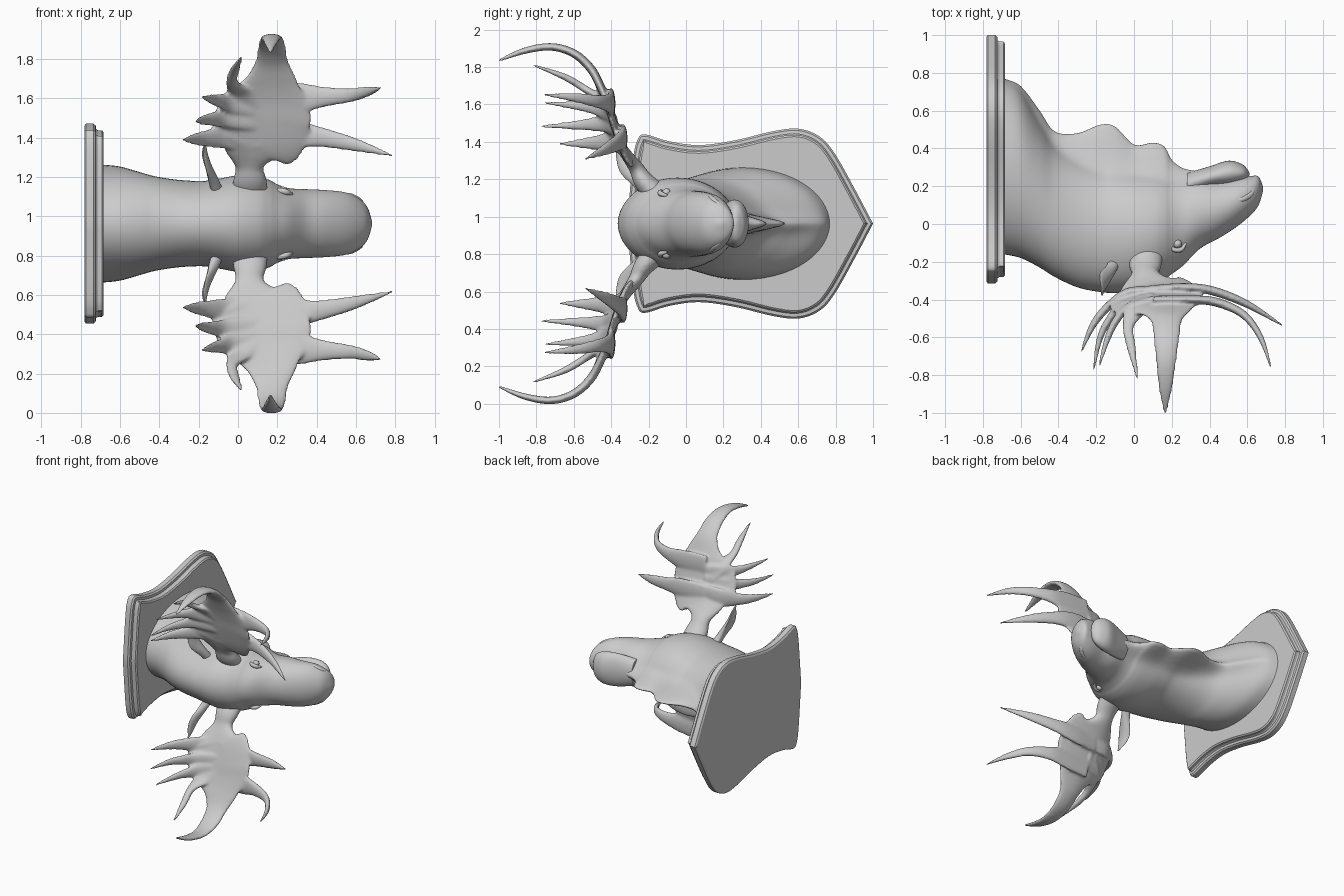
import bpy, bmesh, math
from mathutils import Vector

MID = 0.963  # height of the symmetry plane; meshes are built around local z = 0

cube = bpy.data.objects.get("Cube")
if cube:
    bpy.data.objects.remove(cube, do_unlink=True)

grey = bpy.data.materials.new("plain grey")
COLOUR = (0.6, 0.6, 0.6, 1)
grey.diffuse_color = COLOUR
grey.use_nodes = True
grey.node_tree.nodes["Principled BSDF"].inputs["Base Color"].default_value = COLOUR


def spline(rows, n):
    """Smooth resampling of rows of any length, n steps per span."""
    ext = [rows[0], *rows, rows[-1]]
    out = []
    for i in range(len(rows) - 1):
        for k in range(n):
            t = k / n
            out.append([0.5 * (2 * b + (c - a) * t + (2 * a - 5 * b + 4 * c - d) * t ** 2
                               + (3 * b - a - 3 * c + d) * t ** 3)
                        for a, b, c, d in zip(*ext[i:i + 4])])
    return out + [list(rows[-1])]


def add_rings(bm, rings):
    """Skin closed rings of points and cap both ends."""
    loops = [[bm.verts.new(p) for p in ring] for ring in rings]
    for a, b in zip(loops, loops[1:]):
        for i in range(len(a)):
            j = (i + 1) % len(a)
            bm.faces.new((a[i], a[j], b[j], b[i]))
    bm.faces.new(loops[0][::-1])
    bm.faces.new(loops[-1])


def finish(bm, name, angle=60, mirror=False, remesh=False):
    bmesh.ops.recalc_face_normals(bm, faces=bm.faces)
    mesh = bpy.data.meshes.new(name)
    bm.to_mesh(mesh)
    bm.free()
    mesh.materials.append(grey)
    ob = bpy.data.objects.new(name, mesh)
    bpy.context.collection.objects.link(ob)
    ob.location.z = MID
    bpy.ops.object.select_all(action='DESELECT')
    ob.select_set(True)
    bpy.context.view_layer.objects.active = ob
    bpy.ops.object.shade_smooth_by_angle(angle=math.radians(angle))
    if remesh:
        mod = ob.modifiers.new("fuse", 'REMESH')
        mod.mode, mod.voxel_size, mod.use_smooth_shade = 'VOXEL', 0.009, True
        mod = ob.modifiers.new("soften", 'SMOOTH')
        mod.factor, mod.iterations = 0.5, 8
    if mirror:
        mod = ob.modifiers.new("other side", 'MIRROR')
        mod.use_axis = (False, False, True)
        mod.use_mirror_merge = False
    return ob


def sweep(bm, rows, side, cup=(0, 0), seg=24):
    """Flattened tapering tube; rows are x, y, z, half width, half thickness."""
    pts = spline(rows, 8)
    rings = []
    for i, (x, y, z, wide, thick) in enumerate(pts):
        a, b = pts[max(i - 1, 0)], pts[min(i + 1, len(pts) - 1)]
        tangent = (Vector(b[:3]) - Vector(a[:3])).normalized()
        s = Vector(side)
        s = (s - tangent * s.dot(tangent)).normalized()
        flat = tangent.cross(s)
        ring = []
        for k in range(seg):
            ang = math.tau * k / seg
            u = wide * math.cos(ang)
            bend = cup[u > 0] * u * u
            ring.append(Vector((x, y, z)) + s * u + flat * (thick * math.sin(ang) + bend))
        rings.append(ring)
    add_rings(bm, rings)


def loft(bm, rows, seg=64):
    """Head sections; rows are x, crown y, jaw y, keel y, half width."""
    rings = []
    for x, top, low, keel, wide in spline(rows, 5):
        ring = []
        for k in range(seg):
            ang = math.tau * k / seg
            c, s = math.cos(ang), math.sin(ang)
            if c > 0:   # crowd points towards the keel
                s = math.copysign(abs(s) ** 1.6, s)
                c = math.sqrt(max(0, 1 - s * s))
            z = wide * s
            y = (top + low) / 2 + (low - top) / 2 * c
            if c > 0:
                y += (keel - low) * math.exp(-(z / 0.045) ** 2)
            ring.append((x, y, z))
        rings.append(ring)
    add_rings(bm, rings)


# Wall plaque: half outline (y, z) mirrored, then stepped and bevelled
half = spline([(1, 0), (.90, .19), (.795, .375), (.715, .465), (.605, .507), (.47, .495),
               (.26, .445), (.07, .42), (-.09, .44), (-.22, .477), (-.26, .445),
               (-.285, .33), (-.315, 0)], 6)
outline = [Vector(p) for p in half + [(y, -z) for y, z in half[-2:0:-1]]]
rings = []
for x, inset in [(-.782, .012), (-.774, 0), (-.735, 0), (-.724, .01), (-.722, .028),
                 (-.712, .034), (-.692, .034), (-.684, .044)]:
    ring = []
    for i, p in enumerate(outline):
        d = (outline[(i + 1) % len(outline)] - outline[i - 1]).normalized()
        q = p + Vector((-d.y, d.x)) * inset
        ring.append((x, q.x, q.y))
    rings.append(ring)
bm = bmesh.new()
add_rings(bm, rings)
finish(bm, "wall_plaque", 30)

# Neck, skull and muzzle
bm = bmesh.new()
loft(bm, [(-.69, -.16, .77, .77, .30), (-.6, -.18, .71, .73, .29), (-.5, -.23, .54, .60, .262),
          (-.42, -.28, .42, .49, .24), (-.3, -.335, .34, .48, .222), (-.18, -.36, .29, .525, .217),
          (-.1, -.365, .28, .515, .228), (0, -.36, .27, .42, .245), (.1, -.33, .26, .43, .24),
          (.16, -.295, .25, .41, .222), (.2, -.265, .24, .34, .2), (.26, -.22, .24, .295, .18),
          (.35, -.13, .245, .275, .175), (.45, -.075, .235, .24, .17), (.55, -.01, .25, .25, .158),
          (.62, .05, .255, .255, .125), (.66, .1, .25, .25, .08), (.682, .17, .2, .2, .01)])
finish(bm, "head_and_neck")

# Lower jaw
bm = bmesh.new()
loft(bm, [(.28, .15, .27, .27, .1), (.4, .19, .305, .305, .125), (.5, .2, .335, .335, .125),
          (.57, .22, .318, .318, .1), (.6, .24, .29, .29, .06), (.612, .262, .27, .27, .01)])
finish(bm, "lower_jaw")

# Nostril rims
bm = bmesh.new()
sweep(bm, [(.52, .13, .15, .004, .004), (.57, .13, .143, .014, .012),
           (.62, .16, .116, .014, .012), (.64, .2, .09, .004, .004)], (0, 1, 0), seg=12)
finish(bm, "nostrils", mirror=True)

# Eyes with brow lids
bm = bmesh.new()
sphere = bmesh.ops.create_uvsphere(bm, u_segments=20, v_segments=12, radius=.023)
bmesh.ops.translate(bm, vec=(.23, -.105, .165), verts=sphere["verts"])
finish(bm, "eyes", mirror=True)
bm = bmesh.new()
sweep(bm, [(.185, -.1, .165, .006, .006), (.21, -.135, .168, .014, .012),
           (.25, -.135, .16, .014, .012), (.275, -.1, .15, .006, .006)], (0, 0, 1), seg=12)
finish(bm, "brow_lids", mirror=True)

# Ears: cupped leaves
bm = bmesh.new()
sweep(bm, [(-.1, -.2, .15, .03, .03), (-.125, -.25, .22, .036, .026), (-.15, -.3, .3, .055, .014),
           (-.165, -.335, .36, .042, .01), (-.168, -.375, .42, .004, .004)], (0, 1, 0), (6, 6))
finish(bm, "ears", mirror=True)

# Antlers: stem, palm and main tine in one sweep, side tines fused to it
bm = bmesh.new()
sweep(bm, [(.06, -.12, .12, .1, .07), (.06, -.22, .22, .085, .055), (.058, -.265, .295, .075, .04),
           (.07, -.315, .365, .15, .03), (.1, -.345, .42, .235, .024), (.125, -.385, .53, .25, .021),
           (.15, -.415, .63, .225, .021), (.168, -.455, .73, .14, .022), (.172, -.51, .83, .085, .023),
           (.172, -.6, .91, .07, .022), (.17, -.72, .945, .055, .02), (.167, -.86, .925, .038, .017),
           (.165, -1.005, .87, .008, .007)], (1, 0, 0), (-.9, -.1), 40)
tines = [
    [(.08, -.345, .45, .08, .02), (.27, -.335, .455, .075, .022), (.42, -.355, .44, .052, .024),
     (.6, -.425, .4, .034, .02), (.79, -.54, .345, .007, .006)],
    [(.1, -.4, .64, .09, .02), (.3, -.4, .64, .08, .022), (.44, -.415, .645, .052, .024),
     (.58, -.48, .655, .036, .021), (.67, -.6, .675, .026, .016), (.725, -.76, .69, .007, .006)],
    [(.12, -.35, .45, .07, .02), (-.03, -.36, .45, .075, .022), (-.14, -.44, .435, .048, .022),
     (-.22, -.54, .43, .03, .018), (-.28, -.68, .425, .007, .006)],
    [(.1, -.38, .53, .06, .02), (-.06, -.43, .535, .05, .02), (-.14, -.52, .53, .034, .02),
     (-.185, -.62, .525, .022, .016), (-.215, -.78, .52, .007, .006)],
    [(.1, -.4, .6, .06, .02), (-.03, -.44, .615, .055, .02), (-.1, -.52, .625, .034, .02),
     (-.145, -.62, .635, .022, .016), (-.185, -.755, .645, .007, .006)],
]
for tine in tines:
    sweep(bm, tine, (0, 0, 1))
sweep(bm, [(.08, -.4, .58, .07, .02), (.01, -.45, .66, .06, .02), (-.03, -.54, .72, .032, .02),
           (-.015, -.65, .785, .025, .018), (.02, -.825, .85, .007, .006)], (1, 0, 0))
finish(bm, "antlers", mirror=True, remesh=True)
